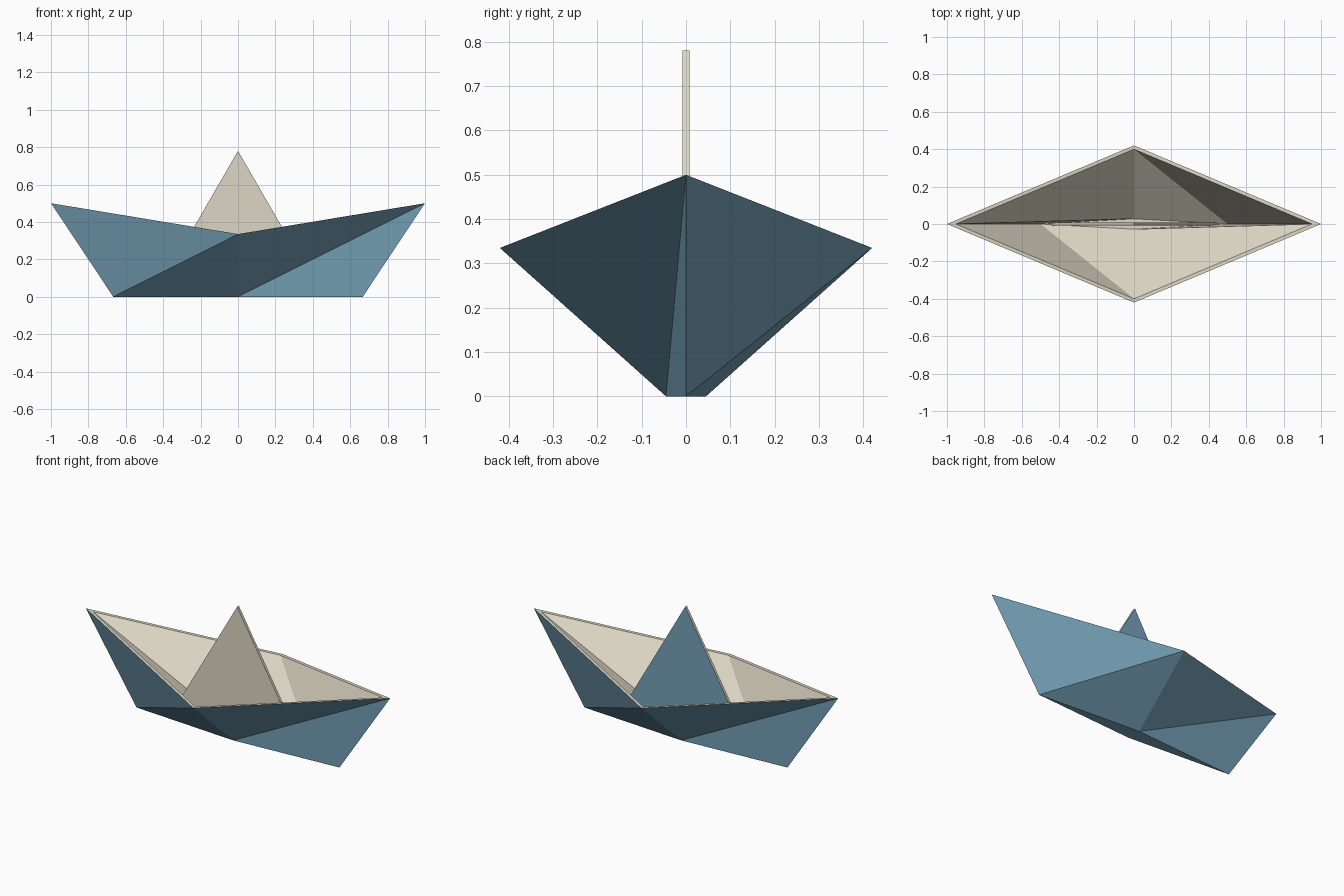
import bpy, bmesh
from mathutils import Vector

if "Cube" in bpy.data.objects:
    bpy.data.objects.remove(bpy.data.objects["Cube"])


def material(name, rgb):
    m = bpy.data.materials.new(name)
    m.diffuse_color = (*rgb, 1)
    m.use_nodes = True
    m.node_tree.nodes["Principled BSDF"].inputs["Base Color"].default_value = m.diffuse_color
    return m


blue = material("blue_paper", (0.18, 0.36, 0.48))
cream = material("cream_paper", (0.72, 0.67, 0.55))


def finish(name, bm):
    mesh = bpy.data.meshes.new(name)
    bm.to_mesh(mesh)
    bm.free()
    mesh.materials.append(blue)
    mesh.materials.append(cream)
    ob = bpy.data.objects.new(name, mesh)
    bpy.context.collection.objects.link(ob)
    return ob


def add_shell(bm, tip, rim, end, mid, mat, flip):
    """Folded hull skin: front side plus its half-turn copy, and the floor."""
    def pair(p):
        x, y, z = p
        return bm.verts.new((x, y, z)), bm.verts.new((-x, -y, z))
    t, r, e, m = pair(tip), pair(rim), pair(end), pair(mid)
    for a, b in ((0, 1), (1, 0)):
        # a is the front/right copy, b its half-turn partner
        tris = [(t[b], e[b], r[a]), (e[b], m[a], r[a]),
                (m[a], t[a], r[a]), (m[a], e[a], t[a])]
        for tri in tris:
            f = bm.faces.new(tri[::-1] if flip else tri)
            f.material_index = mat
    floor = (e[0], m[0], e[1], m[1])
    f = bm.faces.new(floor[::-1] if flip else floor)
    f.material_index = mat
    return [t[0], r[1], t[1], r[0]]


# Hull: blue outside, cream inside, cream rim
bm = bmesh.new()
outer = add_shell(bm, (1, 0, .5), (0, -.42, .335), (.667, 0, 0),
                  (0, -.045, 0), 0, False)
inner = add_shell(bm, (.952, 0, .492), (0, -.40, .335), (.5, 0, .015),
                  (0, -.028, .015), 1, True)
for i in range(4):
    j = (i + 1) % 4
    f = bm.faces.new((outer[i], outer[j], inner[j], inner[i]))
    f.material_index = 1
finish("hull", bm)

# Sail: thin triangle, cream with a blue back
bm = bmesh.new()
front = bm.faces.new([bm.verts.new(p) for p in
                      ((-.445, -.008, .01), (.445, -.008, .01), (0, -.008, .78))])
ext = bmesh.ops.extrude_face_region(bm, geom=[front], use_keep_orig=True)
bmesh.ops.translate(bm, vec=Vector((0, .016, 0)),
                    verts=[v for v in ext["geom"] if isinstance(v, bmesh.types.BMVert)])
bmesh.ops.recalc_face_normals(bm, faces=bm.faces)
for f in bm.faces:
    f.material_index = 0 if f.normal.y > .9 else 1
finish("sail", bm)
